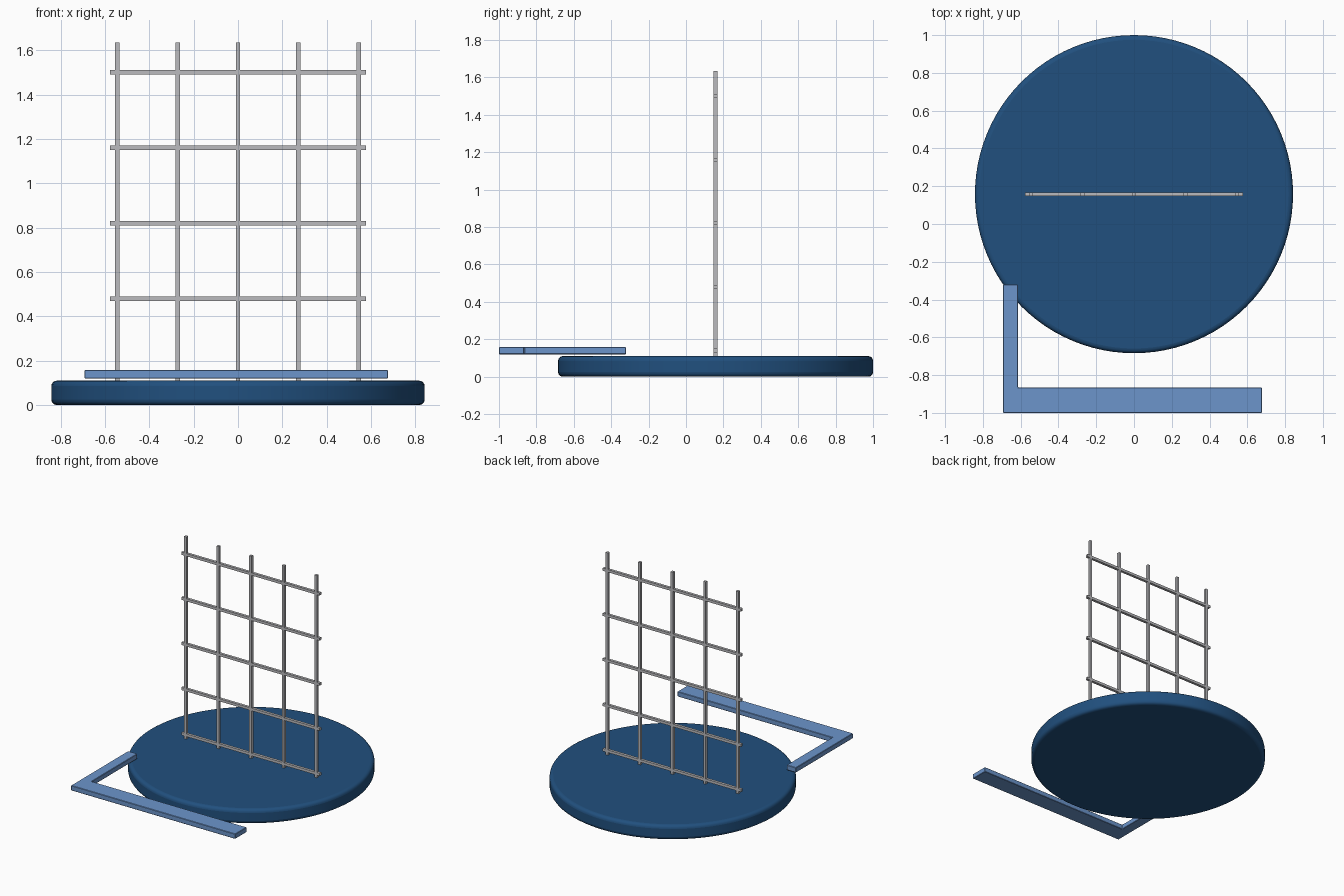
import bpy, bmesh
from math import radians

cube = bpy.data.objects.get("Cube")
if cube:
    bpy.data.objects.remove(cube, do_unlink=True)


def material(name, rgb):
    m = bpy.data.materials.new(name)
    m.use_nodes = True
    m.diffuse_color = (*rgb, 1)
    m.node_tree.nodes["Principled BSDF"].inputs["Base Color"].default_value = (*rgb, 1)
    return m


navy = material("navy blue", (0.015, 0.08, 0.21))
sky = material("light blue", (0.15, 0.30, 0.60))
steel = material("steel grey", (0.50, 0.50, 0.52))


def make_object(name, bm, mat):
    bmesh.ops.recalc_face_normals(bm, faces=bm.faces)
    mesh = bpy.data.meshes.new(name)
    bm.to_mesh(mesh)
    bm.free()
    mesh.materials.append(mat)
    ob = bpy.data.objects.new(name, mesh)
    bpy.context.collection.objects.link(ob)
    return ob


def bevel(ob, width, segments):
    mod = ob.modifiers.new("Rounded edges", 'BEVEL')
    mod.width = width
    mod.segments = segments
    mod.limit_method = 'ANGLE'
    mod.angle_limit = radians(40)


def box(name, lo, hi, mat):
    bm = bmesh.new()
    bmesh.ops.create_cube(bm, size=1)
    for v in bm.verts:
        v.co = [lo[i] if v.co[i] < 0 else hi[i] for i in range(3)]
    return make_object(name, bm, mat)


CENTRE_Y = 0.158
BAR = 0.01  # half the bar thickness

# Round base with a softened rim
bpy.ops.mesh.primitive_cylinder_add(vertices=96, radius=0.842, depth=0.11,
                                    location=(0, CENTRE_Y, 0.055))
base = bpy.context.object
base.name = "round_base"
base.data.materials.append(navy)
bevel(base, 0.025, 4)
bpy.ops.object.shade_smooth_by_angle(angle=radians(40))

# Upright bars of the grid, running down through the base
for i in range(5):
    x = (i - 2) * 0.272
    box(f"upright_bar_{i + 1}", (x - BAR, CENTRE_Y - BAR, 0.001),
        (x + BAR, CENTRE_Y + BAR, 1.635), steel)

# Cross bars of the grid
for i in range(5):
    z = 0.14 + i * 0.34
    box(f"cross_bar_{i + 1}", (-0.577, CENTRE_Y - BAR, z - BAR),
        (0.577, CENTRE_Y + BAR, z + BAR), steel)

# L-shaped front rail, extruded from its outline
outline = [(-0.693, -1), (0.677, -1), (0.677, -0.865), (-0.615, -0.865),
           (-0.615, -0.32), (-0.693, -0.32)]
bm = bmesh.new()
face = bm.faces.new([bm.verts.new((x, y, 0.12)) for x, y in outline])
top = bmesh.ops.extrude_face_region(bm, geom=[face])["geom"]
bmesh.ops.translate(bm, vec=(0, 0, 0.038),
                    verts=[g for g in top if isinstance(g, bmesh.types.BMVert)])
rail = make_object("corner_rail", bm, sky)
bevel(rail, 0.003, 1)
